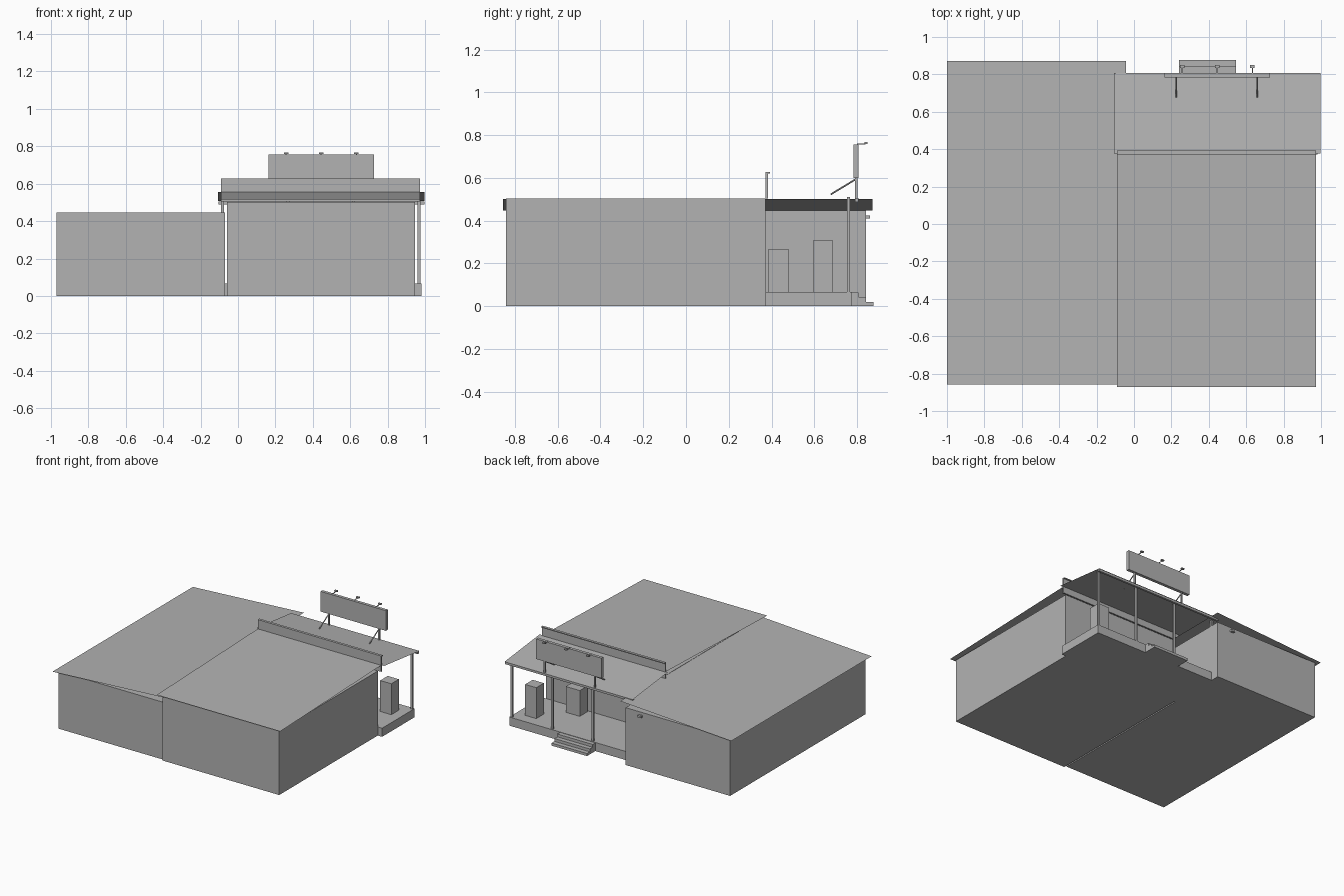
import bpy, math
from mathutils import Vector

if "Cube" in bpy.data.objects:
    bpy.data.objects.remove(bpy.data.objects["Cube"])

grey = bpy.data.materials.new("plain_grey")
grey.diffuse_color = (0.45, 0.45, 0.45, 1)
grey.use_nodes = True
grey.node_tree.nodes["Principled BSDF"].inputs["Base Color"].default_value = grey.diffuse_color


def mesh(name, verts, faces):
    me = bpy.data.meshes.new(name)
    me.from_pydata(verts, [], faces)
    me.materials.append(grey)
    ob = bpy.data.objects.new(name, me)
    bpy.context.collection.objects.link(ob)
    return ob


def box(name, x0, x1, y0, y1, z0, z1):
    verts = [(x, y, z) for z in (z0, z1) for x, y in ((x0, y0), (x1, y0), (x1, y1), (x0, y1))]
    sides = [(i, (i + 1) % 4, (i + 1) % 4 + 4, i + 4) for i in range(4)]
    return mesh(name, verts, [(3, 2, 1, 0), (4, 5, 6, 7)] + sides)


def sheet(name, x0, x1, y0, y1, z):
    """Thin sloping roof; z is a function of x and y."""
    corners = ((x0, y0), (x1, y0), (x1, y1), (x0, y1))
    return mesh(name, [(x, y, z(x, y)) for x, y in corners], [(0, 1, 2, 3)])


def rod(name, a, b, r):
    a, b = Vector(a), Vector(b)
    bpy.ops.mesh.primitive_cylinder_add(vertices=8, radius=r, depth=(b - a).length, location=(a + b) / 2)
    ob = bpy.context.object
    ob.name = name
    ob.rotation_euler = (b - a).to_track_quat('Z', 'Y').to_euler()
    ob.data.materials.append(grey)


# Building blocks and porch floor
box("side_wing", -0.97, -0.07, -0.827, 0.842, 0, 0.447)
box("main_hall", -0.06, 0.945, -0.842, 0.372, 0, 0.503)
box("porch_floor", -0.07, 0.982, 0.372, 0.774, 0, 0.067)

# Single-sheet sloping roofs
sheet("side_wing_roof", -1.0, -0.043, -0.857, 0.872,
      lambda x, y: 0.447 + 0.055 * (x + 1.0) / 0.957)
sheet("main_roof", -0.09, 0.974, -0.872, 0.378,
      lambda x, y: 0.515 + 0.04 * (y + 0.872) / 1.25)
sheet("porch_roof", -0.107, 0.998, 0.376, 0.808,
      lambda x, y: 0.555 - 0.048 * (y - 0.376) / 0.432)

# Parapet with a small coping, and the porch edge beam
box("parapet", -0.09, 0.974, 0.372, 0.383, 0.504, 0.622)
box("parapet_coping", -0.09, 0.974, 0.372, 0.392, 0.62, 0.627)
box("porch_beam", -0.105, 0.996, 0.79, 0.806, 0.488, 0.505)

# Porch posts
for i in range(4):
    x = -0.082 + i * 0.35
    box("porch_post", x - 0.008, x + 0.008, 0.753, 0.767, 0.067, 0.51)

# Steps
for i in range(3):
    box("step", 0.24, 0.545, 0.774, 0.807 + i * 0.035, 0, 0.064 - i * 0.022)

# Cabinets on the porch
box("tall_cabinet", 0.81, 0.906, 0.594, 0.687, 0.067, 0.308)
box("short_cabinet", 0.58, 0.70, 0.385, 0.48, 0.067, 0.268)

# Roof sign with posts and braces
box("sign_board", 0.163, 0.726, 0.784, 0.808, 0.6, 0.757)
for x in (0.227, 0.66):
    box("sign_post", x - 0.006, x + 0.006, 0.79, 0.802, 0.495, 0.602)
    rod("sign_brace", (x, 0.677, 0.523), (x, 0.794, 0.594), 0.004)

# Sign lamps
for x in (0.257, 0.444, 0.633):
    box("lamp_arm", x - 0.002, x + 0.002, 0.80, 0.84, 0.757, 0.761)
    box("lamp_head", x - 0.012, x + 0.012, 0.834, 0.85, 0.759, 0.768)

# Wall lamp on the side wing
box("wall_lamp", -0.215, -0.185, 0.842, 0.86, 0.41, 0.425)
